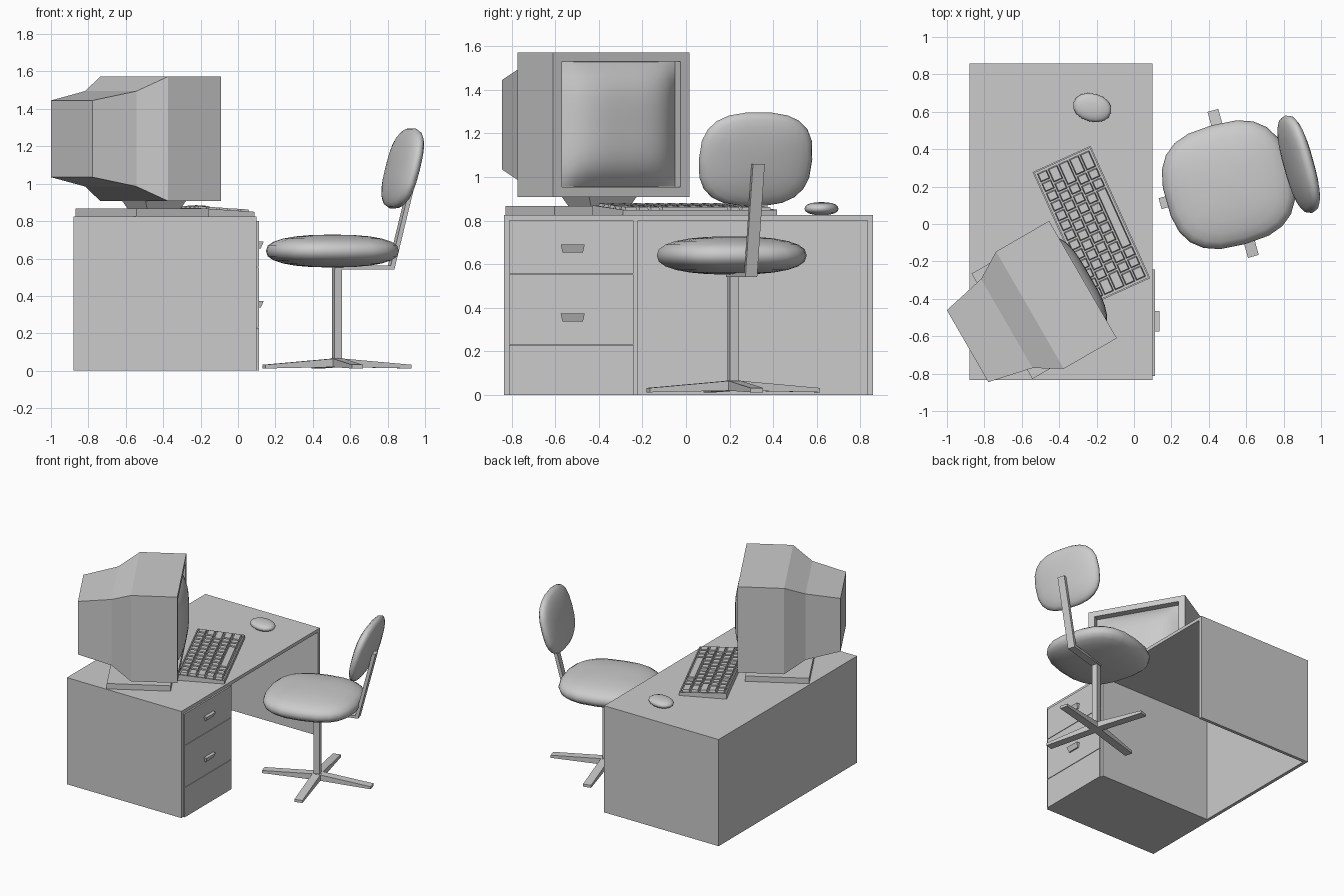
import bpy, bmesh
from math import radians, sin, cos, pi, copysign
from mathutils import Matrix, Vector

if "Cube" in bpy.data.objects:
    bpy.data.objects.remove(bpy.data.objects["Cube"])


def frame(x, y, angle):
    return Matrix.Translation((x, y, 0)) @ Matrix.Rotation(radians(angle), 4, 'Z')


WORLD = Matrix()
MONITOR = frame(-0.273, -0.297, 30)      # local +x is the screen direction
KEYS = frame(-0.2275, -0.006, 24.3)      # local +x is the user side
MOUSE = frame(-0.223, 0.622, -15)
CHAIR = frame(0.53, 0.217, 15.5)         # local +x is the backrest side


def finish(name, bm, mat=WORLD, smooth=False):
    bmesh.ops.recalc_face_normals(bm, faces=bm.faces)
    me = bpy.data.meshes.new(name)
    bm.to_mesh(me)
    bm.free()
    for p in me.polygons:
        p.use_smooth = smooth
    ob = bpy.data.objects.new(name, me)
    ob.matrix_world = mat
    bpy.context.collection.objects.link(ob)
    return ob


def loft(name, rings, mat=WORLD):
    """Join equal-length point rings with quads and cap both ends."""
    bm = bmesh.new()
    vs = [[bm.verts.new(p) for p in r] for r in rings]
    n = len(vs[0])
    for a, b in zip(vs, vs[1:]):
        for i in range(n):
            j = (i + 1) % n
            bm.faces.new((a[i], a[j], b[j], b[i]))
    bm.faces.new(vs[0])
    bm.faces.new(vs[-1])
    return finish(name, bm, mat)


def rect_x(x, y, z0, z1):
    return [(x, -y, z0), (x, y, z0), (x, y, z1), (x, -y, z1)]


def rect_z(z, x0, x1, y0, y1):
    return [(x0, y0, z), (x1, y0, z), (x1, y1, z), (x0, y1, z)]


def box(name, x0, x1, y0, y1, z0, z1, mat=WORLD):
    return loft(name, [rect_z(z0, x0, x1, y0, y1), rect_z(z1, x0, x1, y0, y1)], mat)


def cushion(name, size, mat, plan=2.6, side=2.2, segs=22, rings=12):
    """Rounded superellipsoid pad, flat axis along local z."""
    def pw(v, e):
        return copysign(abs(v) ** (2 / e), v)
    bm = bmesh.new()
    bmesh.ops.create_uvsphere(bm, u_segments=segs, v_segments=rings, radius=1)
    for v in bm.verts:
        r = min(1, v.co.xy.length)
        d = v.co.xy.normalized() if r > 1e-6 else Vector((0, 0))
        s = pw(r, side)
        v.co = (size[0] * pw(d.x, plan) * s, size[1] * pw(d.y, plan) * s,
                size[2] * pw(v.co.z, side))
    return finish(name, bm, mat, True)


# Desk: top, panels and drawer pedestal
box("desk_top", -0.88, 0.10, -0.835, 0.858, 0.80, 0.825)
box("desk_back_panel", -0.88, -0.855, -0.835, 0.858, 0, 0.80)
box("desk_side_panel", -0.855, 0.10, 0.833, 0.858, 0, 0.80)
box("desk_pedestal", -0.855, 0.10, -0.835, -0.22, 0, 0.80)
for i, (z0, z1) in enumerate([(0.0, 0.228), (0.232, 0.553), (0.557, 0.80)]):
    box(f"drawer_{i}", 0.10, 0.112, -0.812, -0.242, z0, z1)
for i, z in enumerate([0.355, 0.672]):
    loft(f"drawer_handle_{i}", [rect_z(z - 0.018, 0.112, 0.122, -0.567, -0.473),
                                rect_z(z + 0.018, 0.112, 0.137, -0.575, -0.465)])

# Monitor: housing lofted from the back to the recessed front opening
loft("monitor_housing", [
    rect_x(-0.712, 0.222, 1.035, 1.445),
    rect_x(-0.470, 0.275, 0.985, 1.495),
    rect_x(-0.327, 0.362, 0.908, 1.572),
    rect_x(0, 0.362, 0.908, 1.572),
    rect_x(0, 0.314, 0.955, 1.53),
    rect_x(-0.05, 0.314, 0.955, 1.53)], MONITOR)

# Bulging screen glass
bm = bmesh.new()
bmesh.ops.create_grid(bm, x_segments=14, y_segments=14, size=1)
for v in bm.verts:
    u, w = v.co.x, v.co.y
    v.co = (-0.048 + 0.09 * (1 - u ** 4) * (1 - w ** 4), u * 0.312, 1.2425 + w * 0.286)
finish("monitor_screen", bm, MONITOR, True)

# Monitor neck and base
loft("monitor_neck", [rect_z(0.865, -0.305, -0.1, -0.103, 0.103),
                      rect_z(0.908, -0.328, -0.078, -0.125, 0.125)], MONITOR)
box("monitor_base", -0.50, -0.05, -0.325, 0.325, 0.825, 0.867, MONITOR)


# Keyboard: wedge case with a recessed tray
def kz(x):
    return 0.860 - 0.06 * x


bm = bmesh.new()
bmesh.ops.create_cube(bm, size=1)
top = [f for f in bm.faces if f.normal.z > 0.9]
for v in bm.verts:
    x = v.co.x * 0.34
    v.co = (x, v.co.y * 0.776, kz(x) if v.co.z > 0 else 0.825)
bmesh.ops.inset_region(bm, faces=top, thickness=0.012, depth=0)
res = bmesh.ops.extrude_face_region(bm, geom=top)
bmesh.ops.translate(bm, vec=(0, 0, -0.012),
                    verts=[g for g in res["geom"] if isinstance(g, bmesh.types.BMVert)])
bmesh.ops.delete(bm, geom=top, context='FACES')
finish("keyboard_case", bm, KEYS)

# Keys: five rows of tapered caps, with wider end keys and a space bar
LAYOUT = [[1] * 13, [1.5] + [1] * 10 + [1.5], [1.75] + [1] * 9 + [2.25],
          [1.25] + [1] * 10 + [1.75], [1.25, 1, 1, 6, 1, 1, 1.75]]
unit, pitch = 0.746 / 13, 0.312 / 5
for r, row in enumerate(LAYOUT):
    xa, y = -0.156 + r * pitch, -0.373
    for c, w in enumerate(row):
        x0, x1, y0, y1 = xa + 0.004, xa + pitch - 0.004, y + 0.004, y + w * unit - 0.004
        y += w * unit
        t = 0.005
        loft(f"key_{r}_{c}", [
            [(px, py, kz(px) - 0.013) for px, py, _ in rect_z(0, x0, x1, y0, y1)],
            [(px, py, kz(px) + 0.011) for px, py, _ in
             rect_z(0, x0 + t, x1 - t, y0 + t, y1 - t)]], KEYS)

# Mouse
cushion("mouse", (0.104, 0.075, 0.03), MOUSE @ Matrix.Translation((0, 0, 0.855)), 2.1, 2.3, 16, 10)

# Chair base: column and four tapered legs
box("chair_column", -0.022, 0.022, -0.022, 0.022, 0.03, 0.56, CHAIR)
for i in range(4):
    loft(f"chair_leg_{i}", [rect_x(0, 0.03, 0.02, 0.067), rect_x(0.405, 0.03, 0.012, 0.032)],
         CHAIR @ Matrix.Rotation(i * pi / 2, 4, 'Z'))

# Seat and tilted backrest
cushion("chair_seat", (0.345, 0.33, 0.088), CHAIR @ Matrix.Translation((-0.026, 0, 0.64)), 2.7, 2.4)
cushion("chair_backrest", (0.222, 0.27, 0.055),
        CHAIR @ Matrix.Translation((0.365, 0.005, 1.082)) @ Matrix.Rotation(radians(-75.5 + 180), 4, 'Y'),
        2.7, 2.3)

# Seat bar and the leaning backrest support
box("seat_bar", -0.02, 0.305, -0.028, 0.028, 0.542, 0.562, CHAIR)
loft("backrest_support", [rect_z(0.542, 0.285, 0.31, -0.028, 0.028),
                          rect_z(1.06, 0.415, 0.44, -0.028, 0.028)], CHAIR)
